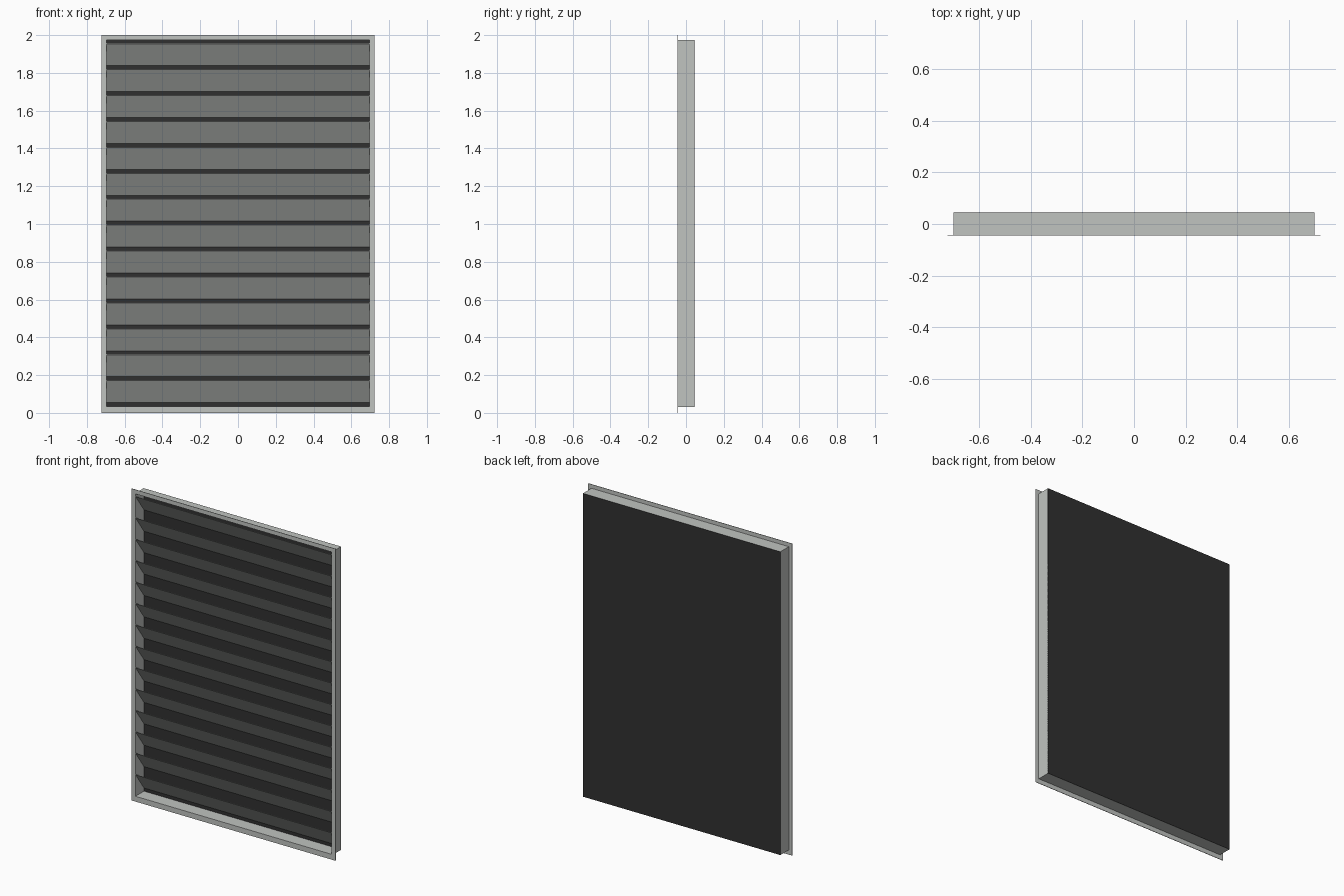
import bpy
import bmesh

cube = bpy.data.objects.get("Cube")
if cube:
    bpy.data.objects.remove(cube, do_unlink=True)


def material(name, rgb):
    m = bpy.data.materials.new(name)
    m.use_nodes = True
    m.diffuse_color = (*rgb, 1)
    m.node_tree.nodes["Principled BSDF"].inputs["Base Color"].default_value = (*rgb, 1)
    return m


METAL = material("light grey metal", (0.53, 0.55, 0.53))
DARK = material("charcoal mesh", (0.03, 0.03, 0.03))

# Overall sizes
FRONT, BACK = -0.043, 0.043
HALF_W, BOTTOM, TOP = 0.70, 0.03, 1.975
FLANGE_W, HEIGHT = 0.723, 2.0
WALL = 0.004
SLATS, PITCH, FIRST, DROP = 14, 0.1372, 1.957, 0.119


def finish(name, bm, mat):
    bmesh.ops.recalc_face_normals(bm, faces=bm.faces)
    mesh = bpy.data.meshes.new(name)
    bm.to_mesh(mesh)
    bm.free()
    mesh.materials.append(mat)
    obj = bpy.data.objects.new(name, mesh)
    bpy.context.collection.objects.link(obj)
    return obj


def prism(name, profile, half_width, mat):
    """Extrude a (y, z) profile along x."""
    bm = bmesh.new()
    face = bm.faces.new([bm.verts.new((-half_width, y, z)) for y, z in profile])
    new = bmesh.ops.extrude_face_region(bm, geom=[face])["geom"]
    verts = [v for v in new if isinstance(v, bmesh.types.BMVert)]
    bmesh.ops.translate(bm, verts=verts, vec=(2 * half_width, 0, 0))
    return finish(name, bm, mat)


def ring(name, outer, inner, y0, y1, mat):
    """Rectangular tube between two (half width, bottom, top) outlines."""
    bm = bmesh.new()
    loops = []
    for (w, lo, hi), y in ((outer, y0), (inner, y0), (inner, y1), (outer, y1)):
        corners = ((-w, lo), (w, lo), (w, hi), (-w, hi))
        loops.append([bm.verts.new((x, y, z)) for x, z in corners])
    for i in range(4):
        a, b = loops[i], loops[(i + 1) % 4]
        for j in range(4):
            k = (j + 1) % 4
            bm.faces.new((a[j], a[k], b[k], b[j]))
    return finish(name, bm, mat)


# Frame: deep sleeve with a thin flange around its front
sleeve = (HALF_W, BOTTOM, TOP)
opening = (HALF_W - WALL, BOTTOM + WALL, TOP - WALL / 2)
ring("sleeve", sleeve, opening, FRONT, BACK, METAL)
ring("front_flange", (FLANGE_W, 0, HEIGHT), opening, FRONT - 0.002, FRONT + 0.001, METAL)

# Dark mesh closing the back
prism("back_mesh", [(BACK - 0.002, BOTTOM), (BACK + 0.001, BOTTOM),
                    (BACK + 0.001, TOP), (BACK - 0.002, TOP)], HALF_W, DARK)

# Sloping slats, high at the front and low at the back
for i in range(SLATS):
    z = FIRST - i * PITCH
    prism(f"slat_{i + 1}", [(FRONT, z), (FRONT, z - 0.003),
                            (BACK - 0.002, z - DROP), (BACK - 0.002, z - DROP + 0.003)],
          HALF_W - WALL, METAL)
